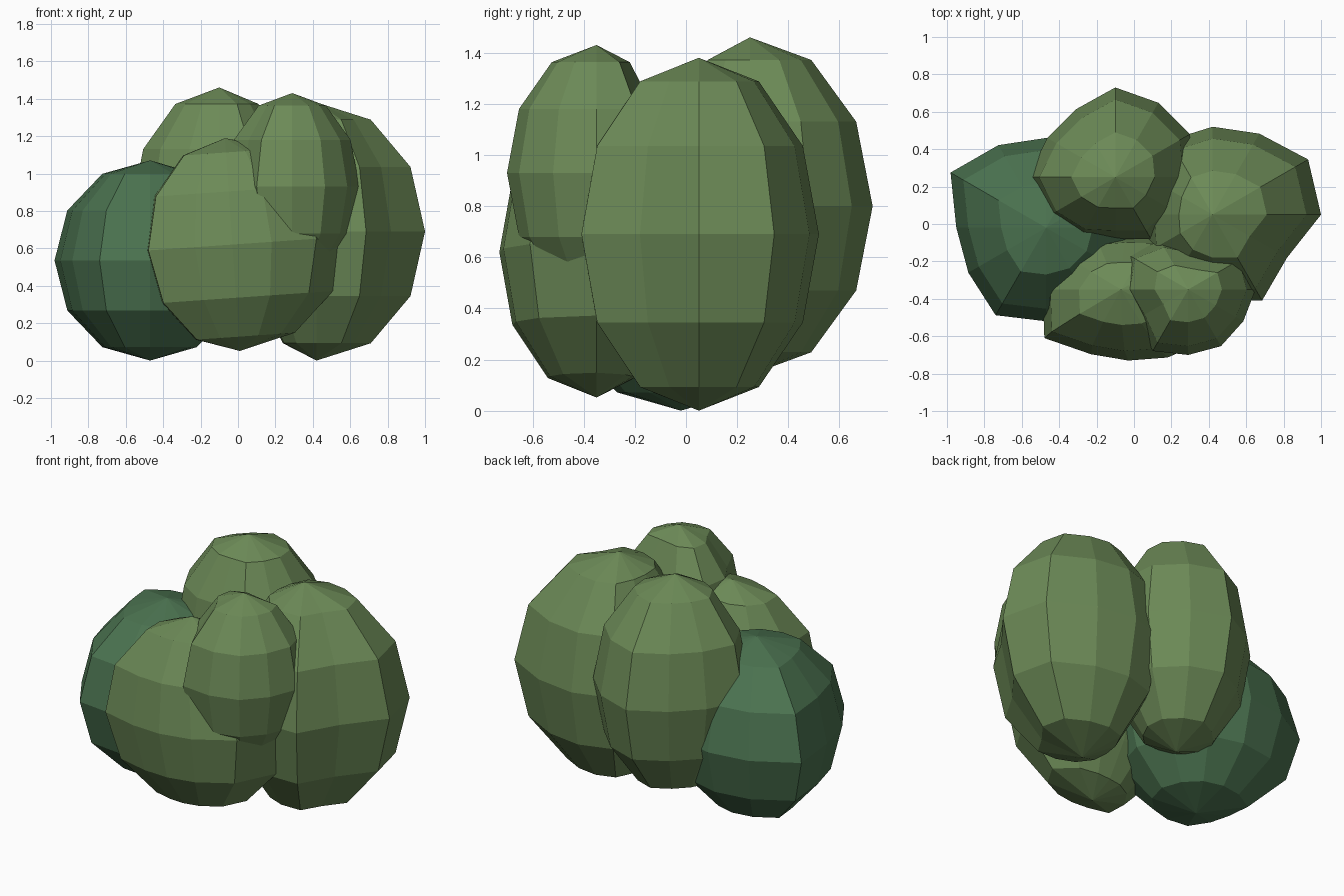
import bpy
import bmesh
from math import atan2, pi, radians
from mathutils import Matrix, Vector

cube = bpy.data.objects.get("Cube")
if cube:
    bpy.data.objects.remove(cube, do_unlink=True)


def make_material(name, colour):
    material = bpy.data.materials.new(name)
    material.use_nodes = True
    material.diffuse_color = colour
    shader = material.node_tree.nodes["Principled BSDF"]
    shader.inputs["Base Color"].default_value = colour
    shader.inputs["Roughness"].default_value = 0.9
    return material


def make_clump(name, material, centre, half_height, radii, lean=0):
    """Low-poly ball whose outline bulges differently in each direction."""
    bm = bmesh.new()
    bmesh.ops.create_uvsphere(bm, u_segments=12, v_segments=6, radius=1)
    for vert in bm.verts:
        sector = round(atan2(vert.co.y, vert.co.x) * 6 / pi) % 12
        vert.co.x *= radii[sector]
        vert.co.y *= radii[sector]
        vert.co.z *= half_height
    bm.transform(Matrix.Translation(Vector(centre)) @ Matrix.Rotation(radians(lean), 4, "Y"))
    bmesh.ops.recalc_face_normals(bm, faces=bm.faces)
    mesh = bpy.data.meshes.new(name)
    bm.to_mesh(mesh)
    bm.free()
    mesh.materials.append(material)
    obj = bpy.data.objects.new(name, mesh)
    bpy.context.collection.objects.link(obj)
    return obj


leaf_green = make_material("leaf green", (0.15, 0.255, 0.095, 1))
deep_green = make_material("deep green", (0.07, 0.17, 0.08, 1))

# Radii run anticlockwise from +x, one for each side of the clump
make_clump("dark_right_clump", deep_green, (-.47, -.02, .535), .535,
           [.5, .48, .48, .48, .51, .59, .48, .48, .54, .5, .5, .5])
make_clump("front_clump", leaf_green, (-.03, -.35, .62), .57,
           [.6, .45, .33, .29, .32, .38, .46, .52, .4, .38, .42, .52], lean=-4)
make_clump("back_clump", leaf_green, (-.1, .25, .8), .66,
           [.42, .46, .46, .48, .42, .42, .47, .42, .37, .33, .38, .38])
make_clump("left_clump", leaf_green, (.42, .05, .69), .69,
           [.58, .59, .5, .47, .46, .38, .36, .4, .43, .46, .53, .46])
make_clump("upper_front_clump", leaf_green, (.29, -.35, .93), .5,
           [.36, .36, .24, .23, .3, .38, .36, .31, .38, .35, .35, .34])
